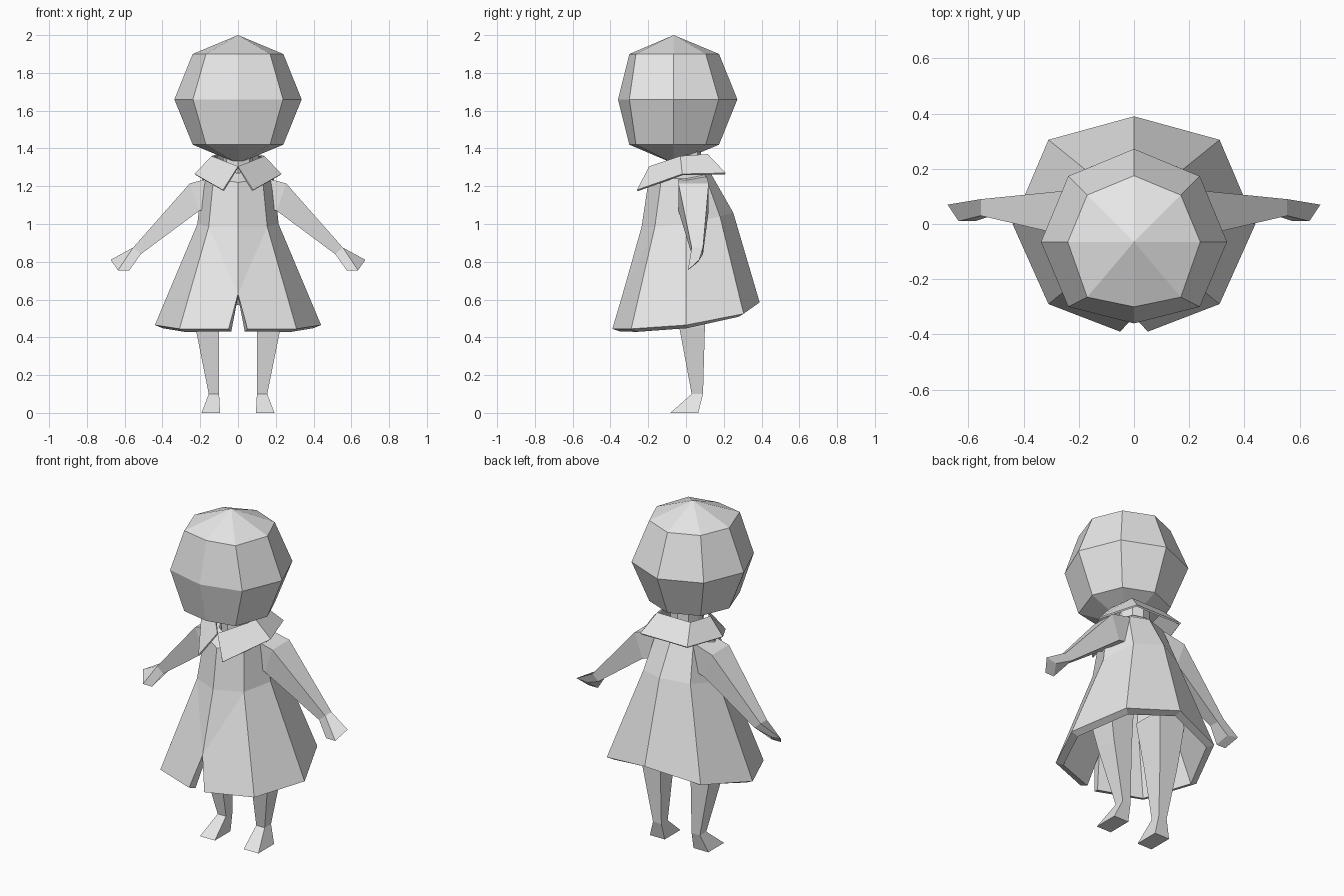
import bpy
import bmesh

cube = bpy.data.objects.get("Cube")
if cube:
    bpy.data.objects.remove(cube)

# One plain grey for the whole figure
grey = bpy.data.materials.new("plain grey")
grey.use_nodes = True
grey.diffuse_color = (0.8, 0.8, 0.8, 1)
grey.node_tree.nodes["Principled BSDF"].inputs["Base Color"].default_value = (0.8, 0.8, 0.8, 1)


def loft(name, rows, closed=False, split=None, thickness=0.0):
    """Join rows of points, top row first, into a flat-faced mirrored half."""
    bm = bmesh.new()
    grid = [[bm.verts.new(p) for p in row] for row in rows]
    n = len(rows[0])
    for upper, lower in zip(grid, grid[1:]):
        for i in range(n if closed else n - 1):
            j = (i + 1) % n
            quad = [lower[i], lower[j], upper[j], upper[i]]
            if split and upper is grid[-2] and i == 0:
                # open the front seam with a notch in the hem
                apex = bm.verts.new(split)
                bm.faces.new([apex, upper[j], upper[i]])
                bm.faces.new([lower[i], lower[j], upper[j], apex])
            else:
                bm.faces.new(quad)
    if closed:
        bm.faces.new(grid[0])
        bm.faces.new(grid[-1])
        bmesh.ops.recalc_face_normals(bm, faces=bm.faces)
    bmesh.ops.remove_doubles(bm, verts=bm.verts, dist=0.0005)
    mesh = bpy.data.meshes.new(name)
    bm.to_mesh(mesh)
    bm.free()
    mesh.materials.append(grey)
    obj = bpy.data.objects.new(name, mesh)
    bpy.context.collection.objects.link(obj)
    mirror = obj.modifiers.new("Mirror", 'MIRROR')
    mirror.merge_threshold = 0.001
    if thickness:
        solid = obj.modifiers.new("Cloth thickness", 'SOLIDIFY')
        solid.thickness = thickness
        solid.offset = -1
    return obj


def head_ring(z, r, front, front_diag):
    d = r * 0.707
    return [(0, front, z), (d, front_diag, z), (r, -0.065, z),
            (d, d - 0.065, z), (0, r - 0.065, z)]


# Head: eight-sided ball with a flattened face
small = (0.24, -0.3, -0.265)
loft("head", [
    head_ring(2.0, 0, -0.065, -0.065),
    head_ring(1.9, *small),
    head_ring(1.66, 0.337, -0.36, -0.3),
    head_ring(1.42, *small),
    head_ring(1.32, 0, -0.065, -0.065),
])

# Neck
loft("neck", [
    [(0, -0.1, z), (0.06, -0.07, z), (0.08, 0, z), (0.06, 0.06, z), (0, 0.08, z)]
    for z in (1.4, 1.2)
])

# Coat: neckline, shoulders, waist and flared hem, split at the front
loft("coat", [
    [(0, -0.12, 1.27), (0.07, -0.08, 1.28), (0.1, 0, 1.29), (0.07, 0.07, 1.3), (0, 0.09, 1.3)],
    [(0, -0.2, 1.22), (0.13, -0.13, 1.24), (0.19, 0, 1.24), (0.12, 0.1, 1.26), (0, 0.13, 1.27)],
    [(0, -0.235, 0.985), (0.155, -0.165, 0.985), (0.215, 0, 1.0), (0.155, 0.18, 1.04), (0, 0.25, 1.06)],
    [(0.05, -0.39, 0.445), (0.31, -0.29, 0.445), (0.44, 0, 0.465), (0.31, 0.305, 0.525), (0, 0.39, 0.585)],
], split=(0, -0.335, 0.63), thickness=0.045)

# Collar: folded band with two front points
loft("collar", [
    [(0, -0.195, 1.305), (0.14, -0.03, 1.36), (0.11, 0.115, 1.37), (0, 0.115, 1.37)],
    [(0.08, -0.26, 1.18), (0.23, -0.02, 1.265), (0.155, 0.21, 1.27), (0, 0.21, 1.27)],
], thickness=0.01)


# Arms: four-sided tubes ending in a simple angled hand
def arm_ring(top, bottom, front, back):
    return [(top[0], back, top[1]), (top[0], front, top[1]),
            (bottom[0], front, bottom[1]), (bottom[0], back, bottom[1])]


loft("arms", [
    arm_ring((0.12, 1.25), (0.12, 1.09), -0.04, 0.11),
    arm_ring((0.255, 1.215), (0.205, 1.07), -0.04, 0.12),
    arm_ring((0.555, 0.875), (0.515, 0.84), 0.03, 0.09),
    [(0.675, 0.07, 0.81), (0.635, 0.01, 0.755), (0.575, 0.01, 0.755), (0.605, 0.065, 0.8)],
], closed=True)


# Legs and feet
def leg_ring(z, inner, outer, front, back):
    return [(inner, front, z), (outer, front, z), (outer, back, z), (inner, back, z)]


loft("legs", [
    leg_ring(0.75, 0.09, 0.27, -0.09, 0.11),
    leg_ring(0.45, 0.1, 0.225, -0.035, 0.1),
    leg_ring(0.1, 0.1, 0.155, 0.03, 0.09),
    leg_ring(0, 0.095, 0.193, -0.083, 0.065),
], closed=True)
